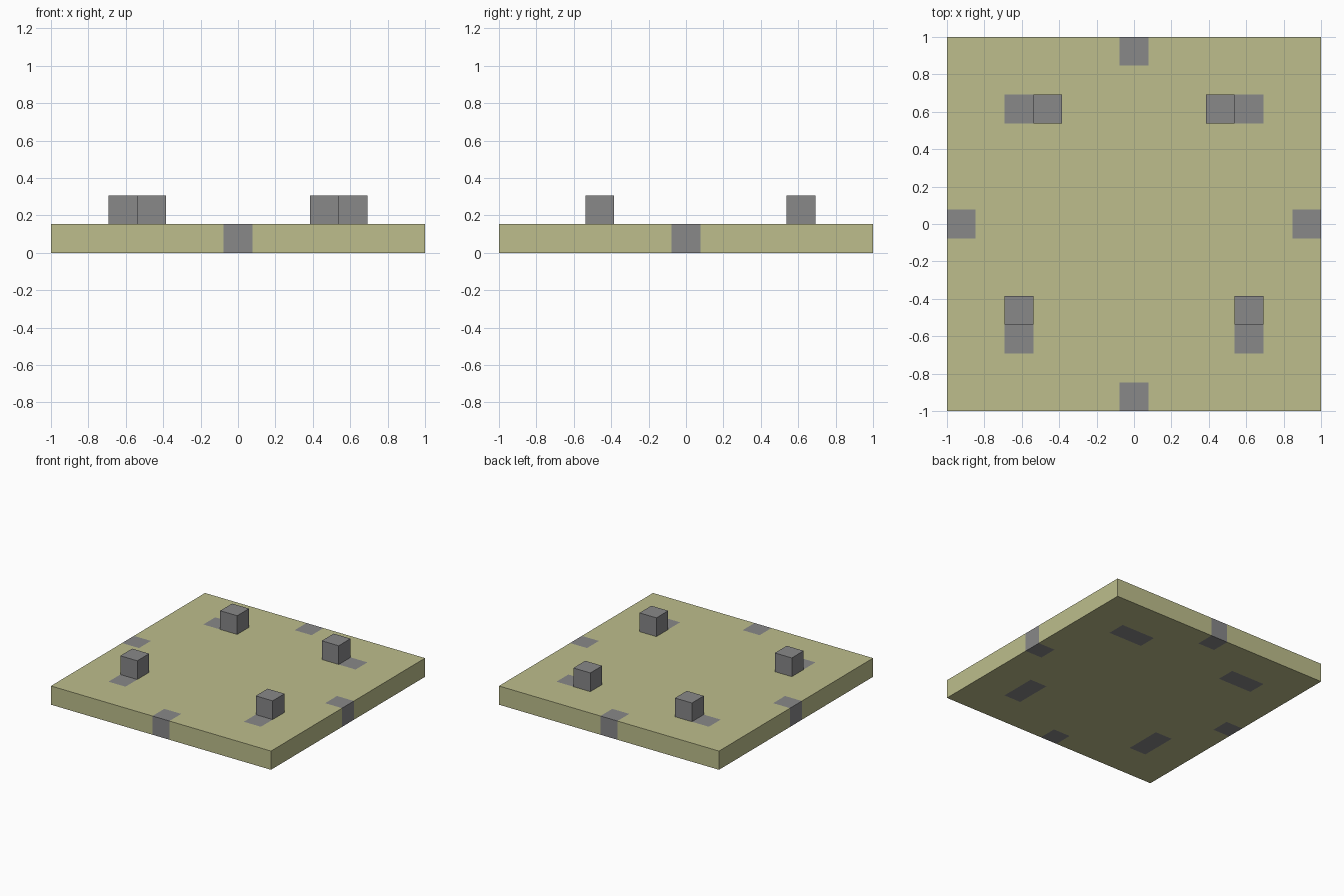
import bpy, bmesh
from mathutils import Matrix, Vector

if "Cube" in bpy.data.objects:
    bpy.data.objects.remove(bpy.data.objects["Cube"], do_unlink=True)

CELL = 2 / 13  # the board is thirteen cells wide and one cell thick


def make_material(name, rgb):
    mat = bpy.data.materials.new(name)
    mat.use_nodes = True
    color = (*rgb, 1)
    mat.diffuse_color = color
    mat.node_tree.nodes["Principled BSDF"].inputs["Base Color"].default_value = color
    return mat


olive = make_material("pale olive", (0.51, 0.515, 0.262))
grey = make_material("stone grey", (0.246, 0.246, 0.25))


def make_box(name, size, center, materials):
    bm = bmesh.new()
    bmesh.ops.create_cube(bm, size=1)
    bm.transform(Matrix.Translation(center) @ Matrix.Diagonal((*size, 1)))
    mesh = bpy.data.meshes.new(name)
    bm.to_mesh(mesh)
    bm.free()
    for mat in materials:
        mesh.materials.append(mat)
    obj = bpy.data.objects.new(name, mesh)
    bpy.context.collection.objects.link(obj)
    return obj


# Board, cut along the borders of the grey cells
board = make_box("board", (2, 2, CELL), (0, 0, CELL / 2), (olive, grey))
bm = bmesh.new()
bm.from_mesh(board.data)
for axis in (Vector((1, 0, 0)), Vector((0, 1, 0))):
    for step in (0.5, 2.5, 3.5, 4.5, 5.5):
        for side in (-1, 1):
            bmesh.ops.bisect_plane(bm, geom=bm.verts[:] + bm.edges[:] + bm.faces[:],
                                   plane_co=axis * step * side * CELL, plane_no=axis)

# Grey cells: the middle of each edge, and a pair near each corner
for face in bm.faces:
    c = face.calc_center_median() / CELL
    ax, ay = abs(c.x), abs(c.y)
    edge_mark = min(ax, ay) < 0.5 and max(ax, ay) > 5.5
    back_mark = 2.5 < ax < 4.5 and 3.5 < c.y < 4.5
    front_mark = 3.5 < ax < 4.5 and -4.5 < c.y < -2.5
    face.material_index = int(edge_mark or back_mark or front_mark)
bm.to_mesh(board.data)
bm.free()

# Raised blocks, one on the inner cell of each corner pair
for side, x in (("right", -1), ("left", 1)):
    for end, cx, cy in (("front", 4, -3), ("back", 3, 4)):
        make_box(f"{end}_{side}_block", (CELL,) * 3,
                 (x * cx * CELL, cy * CELL, 1.5 * CELL), (grey,))
